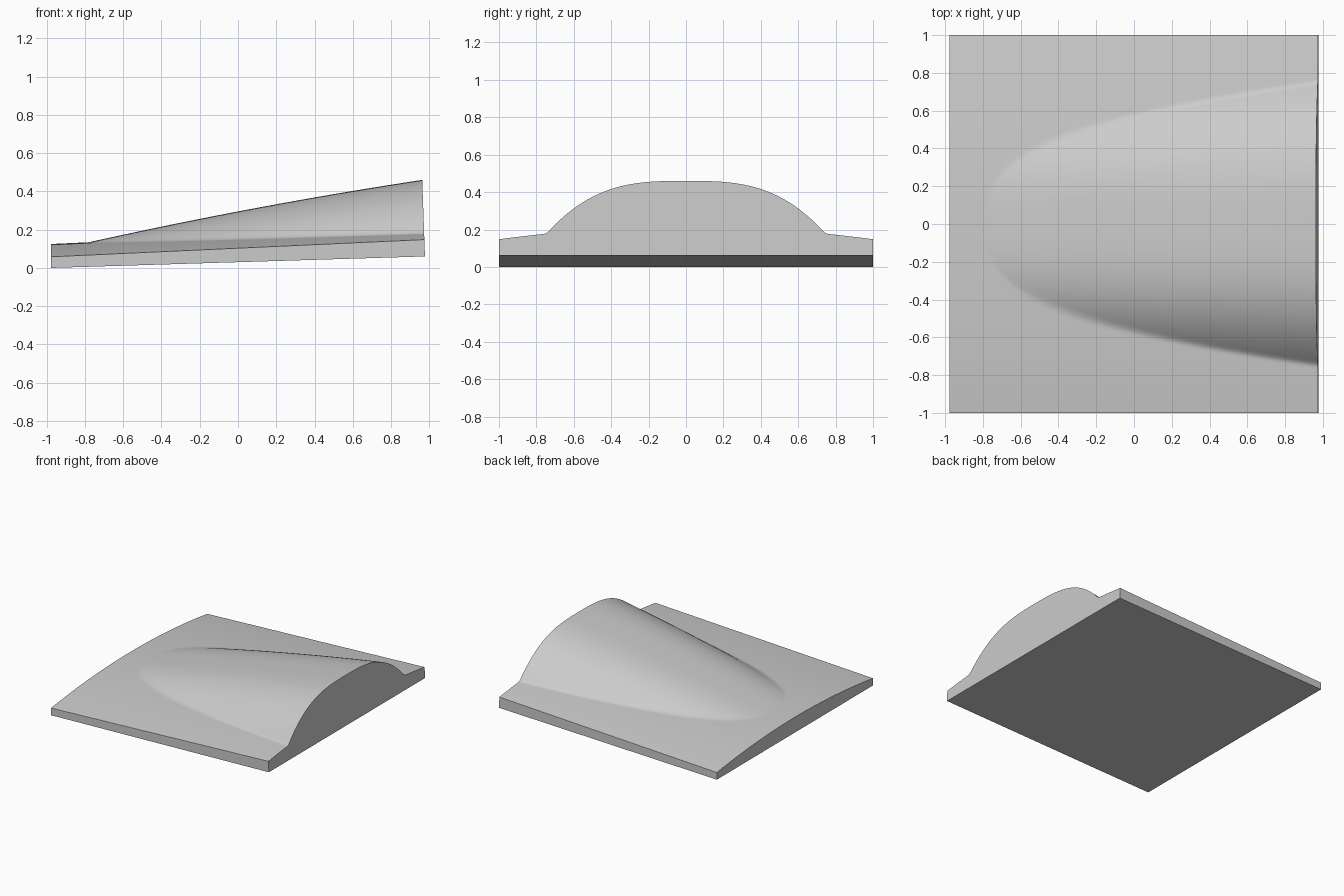
import bpy
import bmesh
import math

if "Cube" in bpy.data.objects:
    bpy.data.objects.remove(bpy.data.objects["Cube"], do_unlink=True)

HALF_X, HALF_Y = 0.977, 1.0      # footprint half sizes
NX, NY = 180, 200                # grid resolution of the top surface
NOSE_X = -0.78                   # where the bulge begins
END_LEAN = 0.035                 # lean of the tall end face
BLEND = 0.015                    # fillet between bulge and slab


def bottom(x):
    return 0.06 * (x + HALF_X) / (2 * HALF_X)


def slab_top(x, y):
    """Gently arched, sloping top of the slab."""
    return 0.058 + 0.046 * (x + HALF_X) + 0.067 * (1 - y * y)


def top(x, y):
    """Slab top joined to the flaring bulge with a small fillet."""
    base = slab_top(x, y)
    s = (x - NOSE_X) / (HALF_X - NOSE_X)
    if s <= 0:
        return base
    width = 0.745 * s ** 0.335
    foot = slab_top(x, width)
    ridge = 0.134 + 0.389 * s - 0.063 * s * s
    dome = ridge - (ridge - foot) * (abs(y) / width) ** 3
    h = max(BLEND - abs(dome - base), 0) / BLEND
    return max(dome, base) + h * h * BLEND / 4 * min(1, s * 4)


# Single solid: gridded top, flat walls and underside
bm = bmesh.new()
grid = []
for i in range(NX + 1):
    u = i / NX
    x = HALF_X * (2 * u - 1)
    row = []
    for j in range(NY + 1):
        y = HALF_Y * (2 * j / NY - 1)
        z = top(x, y)
        row.append(bm.verts.new((x - END_LEAN * u * (z - bottom(x)), y, z)))
    grid.append(row)
for i in range(NX):
    for j in range(NY):
        bm.faces.new((grid[i][j], grid[i + 1][j],
                      grid[i + 1][j + 1], grid[i][j + 1]))

corner = {(a, b): bm.verts.new((a * HALF_X, b * HALF_Y, bottom(a * HALF_X)))
          for a in (-1, 1) for b in (-1, 1)}
bm.faces.new((corner[-1, -1], corner[-1, 1], corner[1, 1], corner[1, -1]))
bm.faces.new([corner[-1, -1], corner[1, -1]] + [r[0] for r in reversed(grid)])
bm.faces.new([corner[1, 1], corner[-1, 1]] + [r[-1] for r in grid])
bm.faces.new([corner[1, -1], corner[1, 1]] + grid[-1][::-1])
bm.faces.new([corner[-1, 1], corner[-1, -1]] + grid[0])
bmesh.ops.recalc_face_normals(bm, faces=bm.faces)

mesh = bpy.data.meshes.new("bulged_slab")
bm.to_mesh(mesh)
bm.free()
slab = bpy.data.objects.new("bulged_slab", mesh)
bpy.context.collection.objects.link(slab)

# Plain grey material
grey = bpy.data.materials.new("plain_grey")
grey.use_nodes = True
colour = (0.6, 0.6, 0.6, 1)
grey.diffuse_color = colour
for node in grey.node_tree.nodes:
    if node.type == 'BSDF_PRINCIPLED':
        node.inputs["Base Color"].default_value = colour
mesh.materials.append(grey)

# Smooth top, crisp borders
bpy.ops.object.select_all(action='DESELECT')
slab.select_set(True)
bpy.context.view_layer.objects.active = slab
bpy.ops.object.shade_smooth_by_angle(angle=math.radians(35))
